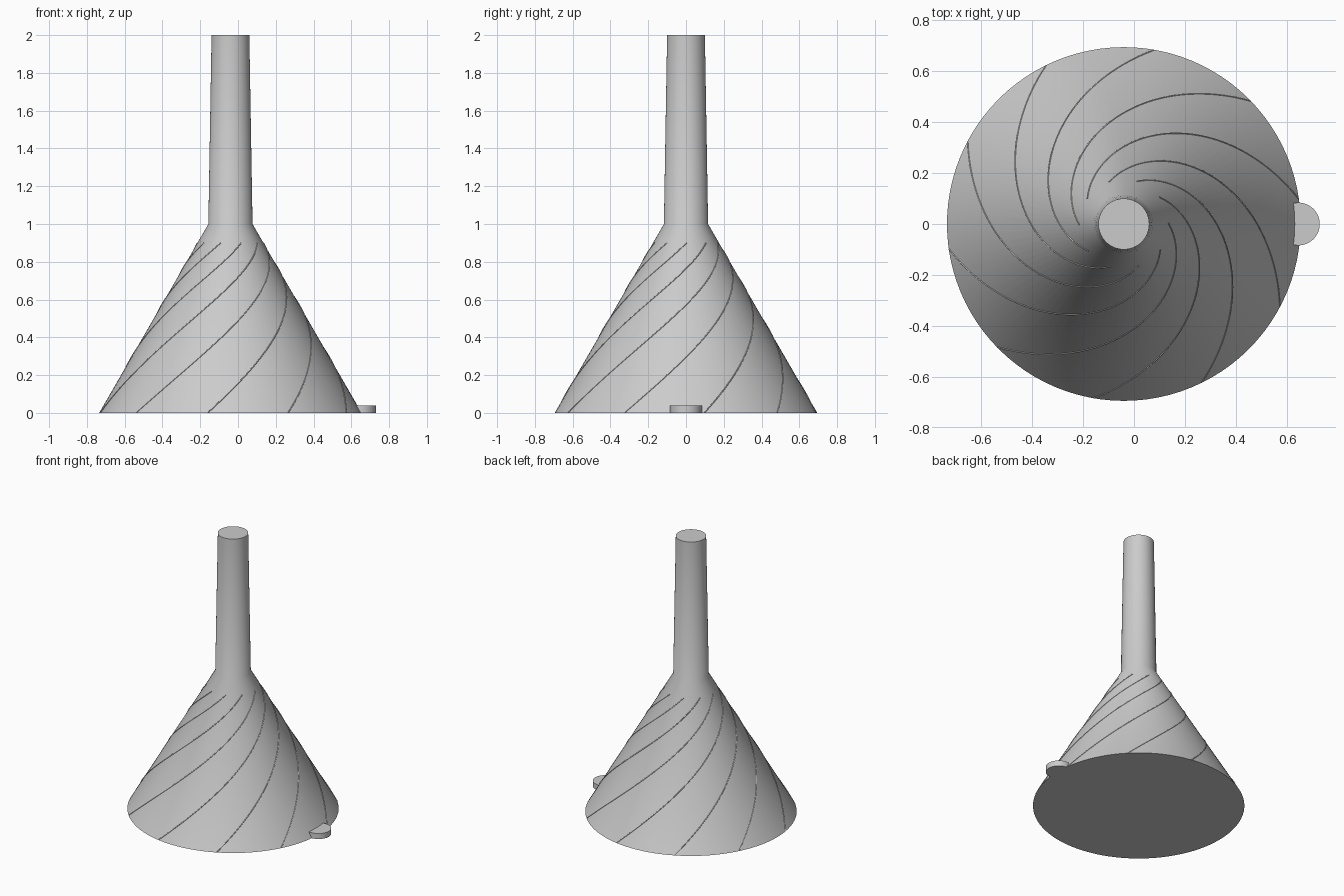
import bpy, bmesh, math

cube = bpy.data.objects.get("Cube")
if cube:
    bpy.data.objects.remove(cube, do_unlink=True)

CX = -0.04                      # funnel axis
R_RIM, R_NECK, R_TIP = 0.695, 0.117, 0.1
SEGMENTS = 96

grey = bpy.data.materials.new("light grey")
grey.use_nodes = True
grey.diffuse_color = (0.6, 0.6, 0.6, 1)
grey.node_tree.nodes["Principled BSDF"].inputs["Base Color"].default_value = (0.6, 0.6, 0.6, 1)


def turned(name, profile, x, segments):
    """Closed solid of revolution from (radius, z) rings, bottom to top."""
    bm = bmesh.new()
    rings = []
    for r, z in profile:
        angles = [2 * math.pi * i / segments for i in range(segments)]
        rings.append([bm.verts.new((r * math.cos(a), r * math.sin(a), z)) for a in angles])
    for low, high in zip(rings, rings[1:]):
        for i in range(segments):
            j = (i + 1) % segments
            bm.faces.new((low[i], low[j], high[j], high[i]))
    bm.faces.new(rings[0][::-1])
    bm.faces.new(rings[-1])
    mesh = bpy.data.meshes.new(name)
    bm.to_mesh(mesh)
    bm.free()
    obj = bpy.data.objects.new(name, mesh)
    obj.location.x = x
    bpy.context.collection.objects.link(obj)
    mesh.materials.append(grey)
    bpy.ops.object.select_all(action='DESELECT')
    obj.select_set(True)
    bpy.context.view_layer.objects.active = obj
    bpy.ops.object.shade_smooth_by_angle(angle=math.radians(32))
    return obj


# Solid funnel: wide cone below, slim tapered spout above
turned("funnel_body", [(R_RIM, 0), (R_NECK, 1), (R_TIP, 2)], CX, SEGMENTS)

# Round hanging tab at the rim
turned("rim_tab", [(0.084, 0), (0.084, 0.04)], 0.646, 48)

# Fine spiral ribs: logarithmic spirals running up the cone
curve = bpy.data.curves.new("spiral_ribs", 'CURVE')
curve.dimensions = '3D'
curve.bevel_depth = 0.003
curve.bevel_resolution = 1
curve.use_fill_caps = True
STEPS, RIBS = 60, 10
for k in range(RIBS):
    start = math.radians(8) + 2 * math.pi * k / RIBS
    spline = curve.splines.new('POLY')
    spline.points.add(STEPS)
    for i, point in enumerate(spline.points):
        z = 0.003 + 0.897 * i / STEPS
        r = R_RIM + (R_NECK - R_RIM) * z
        a = start + math.tan(math.radians(60)) * math.log(R_RIM / r)
        point.co = (r * math.cos(a), r * math.sin(a), z, 1)
ribs = bpy.data.objects.new("spiral_ribs", curve)
ribs.location.x = CX
curve.materials.append(grey)
bpy.context.collection.objects.link(ribs)
